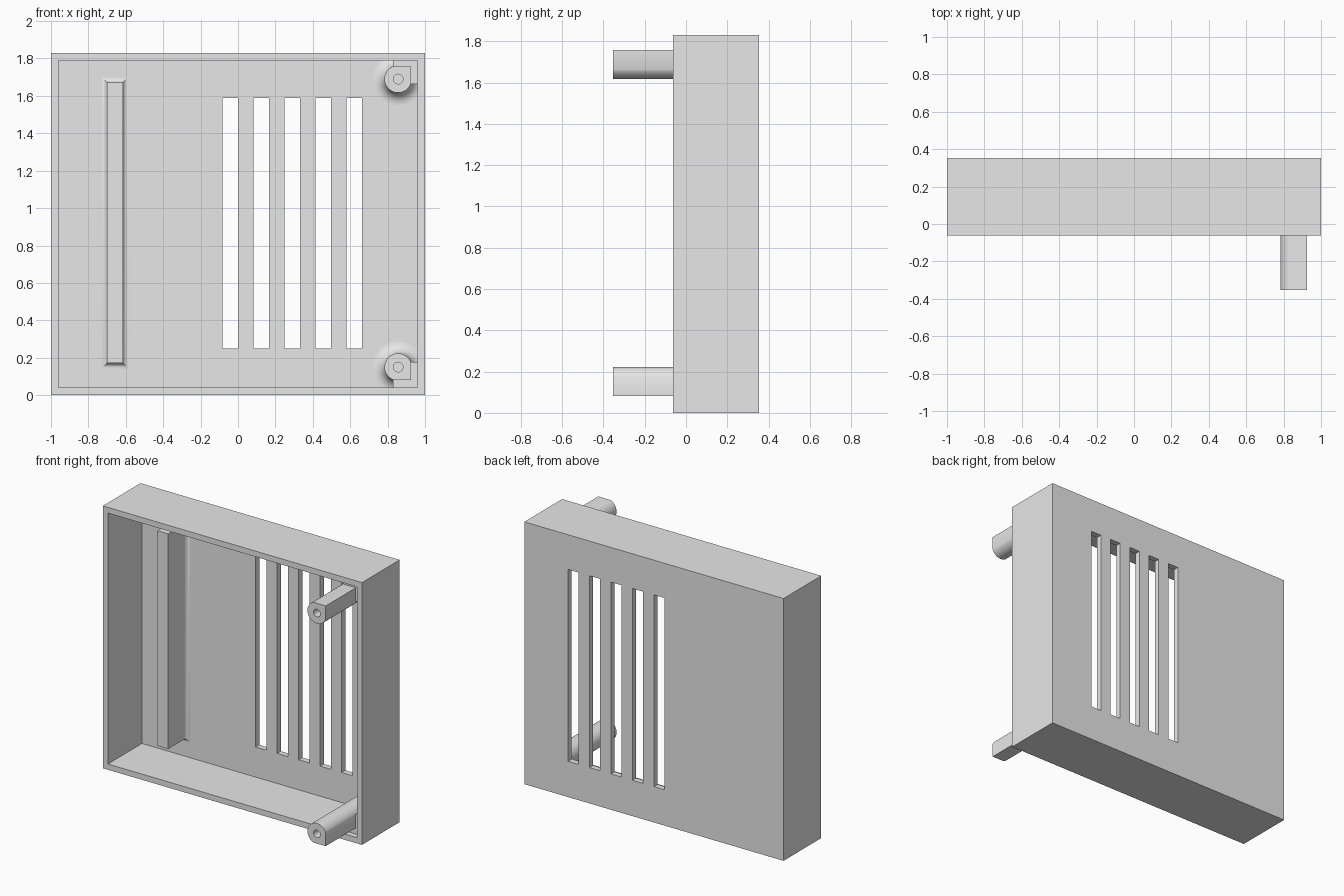
import bpy, bmesh
from math import sin, cos, pi, acos

old = bpy.data.objects.get("Cube")
if old:
    bpy.data.objects.remove(old, do_unlink=True)

# Single grey plastic
grey = bpy.data.materials.new("light grey plastic")
grey.use_nodes = True
COLOUR = (0.8, 0.8, 0.8, 1)
grey.diffuse_color = COLOUR
grey.node_tree.nodes["Principled BSDF"].inputs["Base Color"].default_value = COLOUR

FRONT, BACK, TIP = -0.062, 0.353, -0.353
HEIGHT, WALL = 1.83, 0.04
PANEL = BACK - WALL          # inner face of the back panel


def loft(name, rings, cap_start=True, cap_end=True):
    """Skin a list of equal-length point rings into one object."""
    bm = bmesh.new()
    loops = [[bm.verts.new(p) for p in ring] for ring in rings]
    n = len(loops[0])
    for a, b in zip(loops, loops[1:]):
        for i in range(n):
            j = (i + 1) % n
            bm.faces.new((a[i], a[j], b[j], b[i]))
    if cap_start:
        bm.faces.new(loops[0])
    if cap_end:
        bm.faces.new(loops[-1])
    bmesh.ops.recalc_face_normals(bm, faces=bm.faces)
    mesh = bpy.data.meshes.new(name)
    bm.to_mesh(mesh)
    bm.free()
    mesh.materials.append(grey)
    obj = bpy.data.objects.new(name, mesh)
    bpy.context.collection.objects.link(obj)
    return obj


def rect(x0, x1, z0, z1, y):
    return [(x0, y, z0), (x1, y, z0), (x1, y, z1), (x0, y, z1)]


def box(name, x0, x1, y0, y1, z0, z1):
    return loft(name, [rect(x0, x1, z0, z1, y) for y in (y0, y1)])


def circle(x, z, r, y, n=32):
    return [(x + r * cos(2 * pi * i / n), y, z + r * sin(2 * pi * i / n)) for i in range(n)]


def select(obj):
    bpy.ops.object.select_all(action='DESELECT')
    obj.select_set(True)
    bpy.context.view_layer.objects.active = obj


def cut(obj, cutter):
    cutter.hide_render = True
    mod = obj.modifiers.new("cut", 'BOOLEAN')
    mod.operation, mod.solver, mod.object = 'DIFFERENCE', 'EXACT', cutter
    select(obj)
    bpy.ops.object.modifier_apply(modifier=mod.name)
    bpy.data.objects.remove(cutter, do_unlink=True)


def smooth(obj):
    select(obj)
    bpy.ops.object.shade_smooth_by_angle(angle=pi / 6)


def fillet(radius, steps=8):
    """Offset and depth pairs of a concave fillet, ending on the panel."""
    for i in range(steps + 1):
        a = pi / 2 * i / steps
        yield radius * (1 - cos(a)), PANEL - radius * (1 - sin(a))


# Open tray with a slotted back panel
tray = box("tray", -1, 1, FRONT, BACK, 0, HEIGHT)
cut(tray, box("cavity_cutter", -1 + WALL, 1 - WALL, FRONT - 0.1, PANEL, WALL, HEIGHT - WALL))
for i in range(5):
    x = -0.083 + 0.166 * i
    cut(tray, box("slot_cutter", x, x + 0.083, PANEL - 0.1, BACK + 0.1, 0.25, 1.588))

# Upright rib with a filleted foot
rib_rings = [rect(-0.70, -0.616, 0.171, 1.672, 0.11)]
for off, y in fillet(0.03):
    rib_rings.append(rect(-0.70 - off, -0.616 + off, 0.171 - off, 1.672 + off, y))
smooth(loft("rib", rib_rings))

# Corner posts: round with one squared corner, bored, filleted and webbed to the walls
R, FLAT = 0.073, 0.068
PX = 0.856
for label, pz, side, wall_z in (("upper", 1.69, 1, HEIGHT - WALL), ("lower", 0.15, -1, WALL)):
    start = pi / 2 + (pi / 2 - acos(FLAT / R))
    start = pi - acos(-FLAT / R) + pi / 2
    end = 2 * pi - acos(FLAT / R)
    outline = [(FLAT, FLAT)]
    for i in range(29):
        a = start + (end - start) * i / 28
        outline.append((R * cos(a), R * sin(a)))
    post = loft(label + "_post", [[(PX + u, y, pz + side * v) for u, v in outline]
                                  for y in (TIP, PANEL + 0.01)])
    cut(post, loft("bore_cutter", [circle(PX, pz, 0.026, y, 24) for y in (TIP - 0.1, TIP + 0.3)]))
    smooth(post)

    foot = loft(label + "_post_foot", [circle(PX, pz, R + off, y, 48) for off, y in fillet(0.065)],
                False, False)
    smooth(foot)

    inner = pz - side * 0.027
    outer = wall_z + side * 0.01
    box(label + "_post_web", PX - 0.027, 1 - WALL + 0.01, FRONT + 0.04, PANEL + 0.01,
        min(inner, outer), max(inner, outer))
